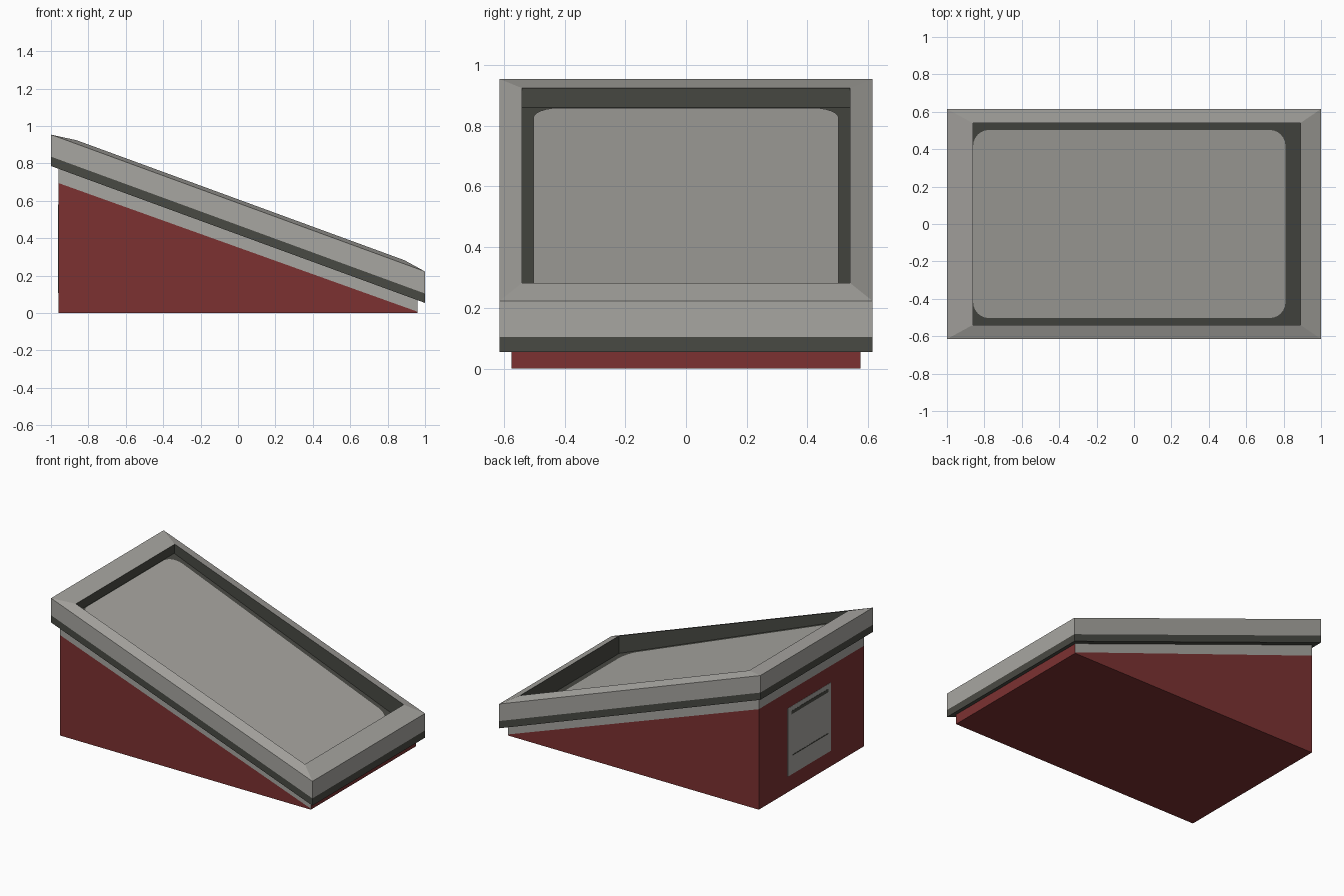
import bpy, bmesh, math

if "Cube" in bpy.data.objects:
    bpy.data.objects.remove(bpy.data.objects["Cube"])

def mat(name, rgb):
    m = bpy.data.materials.new(name)
    m.diffuse_color = (*rgb, 1)
    m.use_nodes = True
    m.node_tree.nodes["Principled BSDF"].inputs["Base Color"].default_value = m.diffuse_color
    return m

GRAY = mat("light gray", (0.388, 0.38, 0.355))
DARK = mat("dark gray", (0.066, 0.068, 0.057))
RED = mat("dull red", (0.2, 0.031, 0.031))
MATS = [GRAY, DARK, RED]

def slope(x, h):
    """Height of a point h above the underside of the tilted frame."""
    return 0.42 - 0.366 * x + h

def floor(x, h=0.0):
    """Height of the recess floor, which is steeper than the frame."""
    return slope(x, 0.122 - 0.056 * (x + 0.866) / 1.756) + h

def lofted(name, rings, colours):
    """Join rings of points; colours = bottom cap, each band, top cap (None = open)."""
    bm = bmesh.new()
    loops = [[bm.verts.new(p) for p in r] for r in rings]

    def face(verts, c):
        bm.faces.new(verts).material_index = c

    if colours[0] is not None:
        face(loops[0][::-1], colours[0])
    for a, b, c in zip(loops, loops[1:], colours[1:]):
        for i in range(len(a)):
            j = (i + 1) % len(a)
            face((a[i], a[j], b[j], b[i]), c)
    if colours[-1] is not None:
        face(loops[-1], colours[-1])
    me = bpy.data.meshes.new(name)
    bm.to_mesh(me)
    bm.free()
    for m in MATS:
        me.materials.append(m)
    ob = bpy.data.objects.new(name, me)
    bpy.context.collection.objects.link(ob)
    return ob

def rect(x0, x1, y, h, height=slope):
    return [(x, yy, height(x, h)) for x, yy in ((x0, -y), (x1, -y), (x1, y), (x0, y))]

# tilted tray frame: underside lip, dark lower band, gray band, raised rim, dark recess
lofted("tray_frame", [
    rect(-0.96, 0.96, 0.575, 0.0),
    rect(-1, 1, 0.615, 0.0), rect(-1, 1, 0.615, 0.05), rect(-1, 1, 0.615, 0.168),
    rect(-0.862, 0.89, 0.54, 0.188), rect(-0.866, 0.89, 0.54, 0, floor)],
    [None, 1, 1, 0, 0, 1, 1])

# gray rounded panel lying in the recess
def rounded(h, x0=-0.86, x1=0.81, y=0.503, r=0.085, n=6):
    pts = []
    for k, (cx, cy) in enumerate(((x1 - r, y - r), (x0 + r, y - r), (x0 + r, r - y), (x1 - r, r - y))):
        for i in range(n + 1):
            a = math.pi / 2 * (k + i / n)
            px, py = cx + r * math.cos(a), cy + r * math.sin(a)
            pts.append((px, py, floor(px, h)))
    return pts

lofted("tray_panel", [rounded(0), rounded(0.002)], [None, 0, 0])

# wedge base: red sides with a gray strip, open where it meets the frame
def wedge_ring(z_left, z_right):
    return [(x, y, z) for x, y, z in ((-0.96, -0.575, z_left), (0.96, -0.575, z_right),
                                      (0.96, 0.575, z_right), (-0.96, 0.575, z_left))]

base = lofted("wedge_base", [wedge_ring(0, 0), wedge_ring(0.695, 0.007),
              wedge_ring(slope(-0.96, 0), slope(0.96, 0))], [2, 2, 0, None])
for f in base.data.polygons:
    if f.normal.x > 0.9:          # low end is red all the way up
        f.material_index = 2

# hatch on the tall end, with two dark slots
def plate(name, y0, y1, z0, z1, t, c):
    ring = lambda x: [(x, y1, z0), (x, y0, z0), (x, y0, z1), (x, y1, z1)]
    lofted(name, [ring(-0.96), ring(-0.96 - t)], [None, c, c])

plate("hatch", -0.21, 0.26, 0.108, 0.58, 0.0015, 0)
plate("hatch_upper_slot", -0.18, 0.22, 0.525, 0.548, 0.003, 1)
plate("hatch_lower_slot", -0.18, 0.21, 0.235, 0.242, 0.003, 1)
